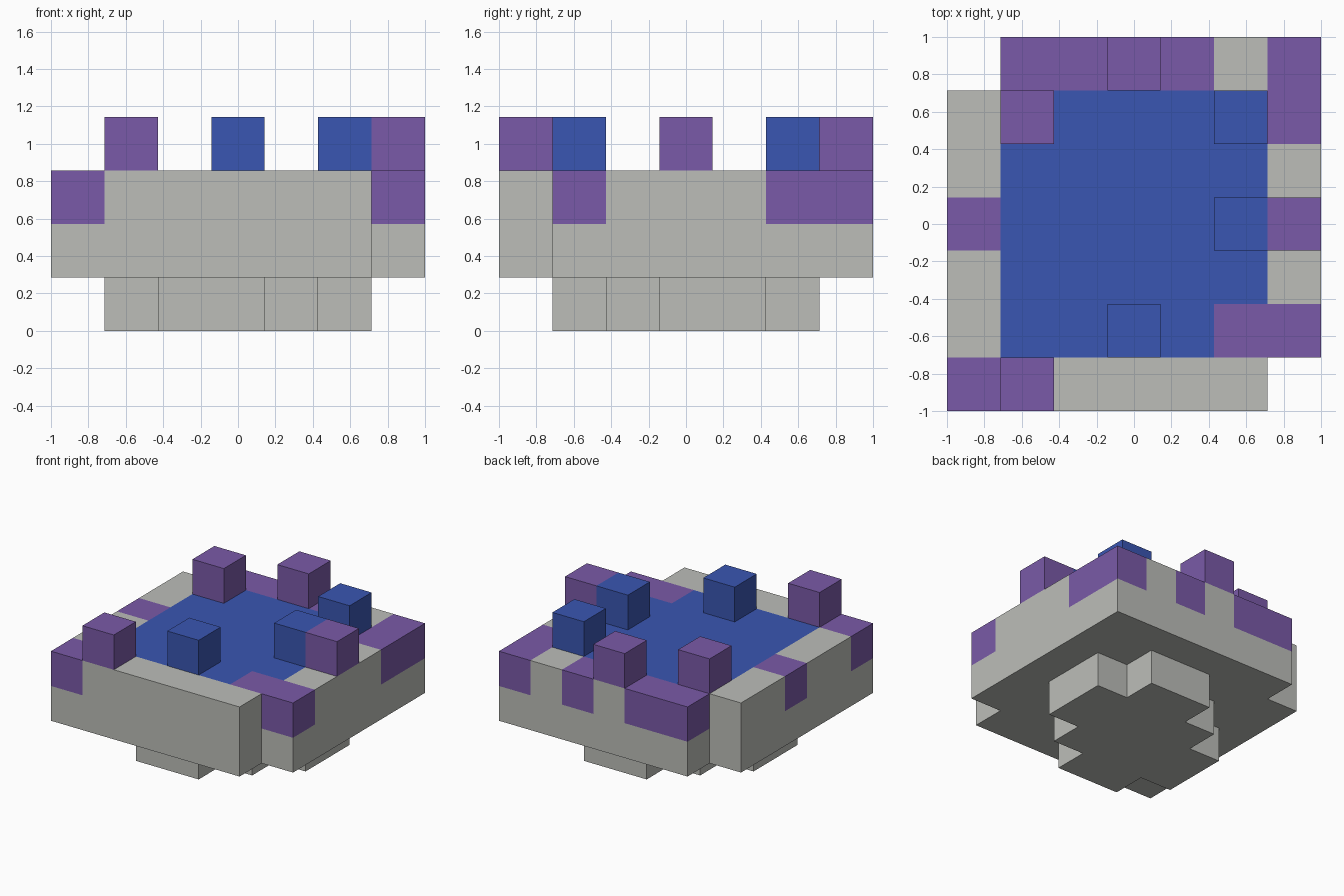
import bpy
import bmesh
from mathutils import Vector

if "Cube" in bpy.data.objects:
    bpy.data.objects.remove(bpy.data.objects["Cube"], do_unlink=True)

CELL = 2 / 7


def material(name, rgb):
    mat = bpy.data.materials.new(name)
    mat.use_nodes = True
    mat.diffuse_color = (*rgb, 1)
    mat.node_tree.nodes["Principled BSDF"].inputs["Base Color"].default_value = (*rgb, 1)
    return mat


MATERIALS = {
    "g": material("stone_grey", (0.505, 0.515, 0.485)),
    "b": material("deep_blue", (0.042, 0.093, 0.445)),
    "p": material("soft_purple", (0.195, 0.102, 0.392)),
}
KEYS = list(MATERIALS)


def layer_cells(rows, level):
    """Read a plan drawn back row first; '.' is empty."""
    return {(i, len(rows) - 1 - j, level): key
            for j, row in enumerate(rows) for i, key in enumerate(row) if key != "."}


def build(name, cells):
    """Make the outer skin of a group of grid blocks, coloured per block."""
    bm = bmesh.new()
    for cell, key in cells.items():
        centre = Vector((cell[0] - 3, cell[1] - 3, cell[2] + 0.5)) * CELL
        for axis in range(3):
            for sign in (-1, 1):
                neighbour = list(cell)
                neighbour[axis] += sign
                if tuple(neighbour) in cells:
                    continue
                n, u, v = Vector(), Vector(), Vector()
                n[axis] = sign * CELL / 2
                u[(axis + 1) % 3] = CELL / 2
                v[(axis + 2) % 3] = sign * CELL / 2
                corners = (-u - v, u - v, u + v, -u + v)
                face = bm.faces.new([bm.verts.new(centre + n + c) for c in corners])
                face.material_index = KEYS.index(key)
    bmesh.ops.remove_doubles(bm, verts=bm.verts, dist=0.001)
    # Merge flush faces of the same colour
    bmesh.ops.dissolve_limit(bm, angle_limit=0.01, verts=bm.verts, edges=bm.edges,
                             delimit={"MATERIAL"})
    mesh = bpy.data.meshes.new(name)
    bm.to_mesh(mesh)
    bm.free()
    for mat in MATERIALS.values():
        mesh.materials.append(mat)
    obj = bpy.data.objects.new(name, mesh)
    bpy.context.collection.objects.link(obj)
    return obj


# Stepped foot under the platform
FOOT = [".......",
        "...gg..",
        "..gggg.",
        ".ggggg.",
        ".gggg..",
        "..gg...",
        "......."]
build("foot", layer_cells(FOOT, 0))

# Platform: grey lower course, then a coloured rim around the blue pool
RIM = [".ppgpgp",
       "gbbbbbp",
       "gbbbbbg",
       "pbbbbbg",
       "gbbbbbg",
       "gbbbbpp",
       "pggggg."]
LOWER = ["".join("." if key == "." else "g" for key in row) for row in RIM]
build("platform", layer_cells(LOWER, 1) | layer_cells(RIM, 2))

# Blocks standing on the platform
POSTS = ["...p...",
         ".p...b.",
         ".......",
         ".....bp",
         ".......",
         "...b...",
         ".p....."]
for number, (cell, key) in enumerate(layer_cells(POSTS, 3).items(), 1):
    build(f"top_block_{number}", {cell: key})
